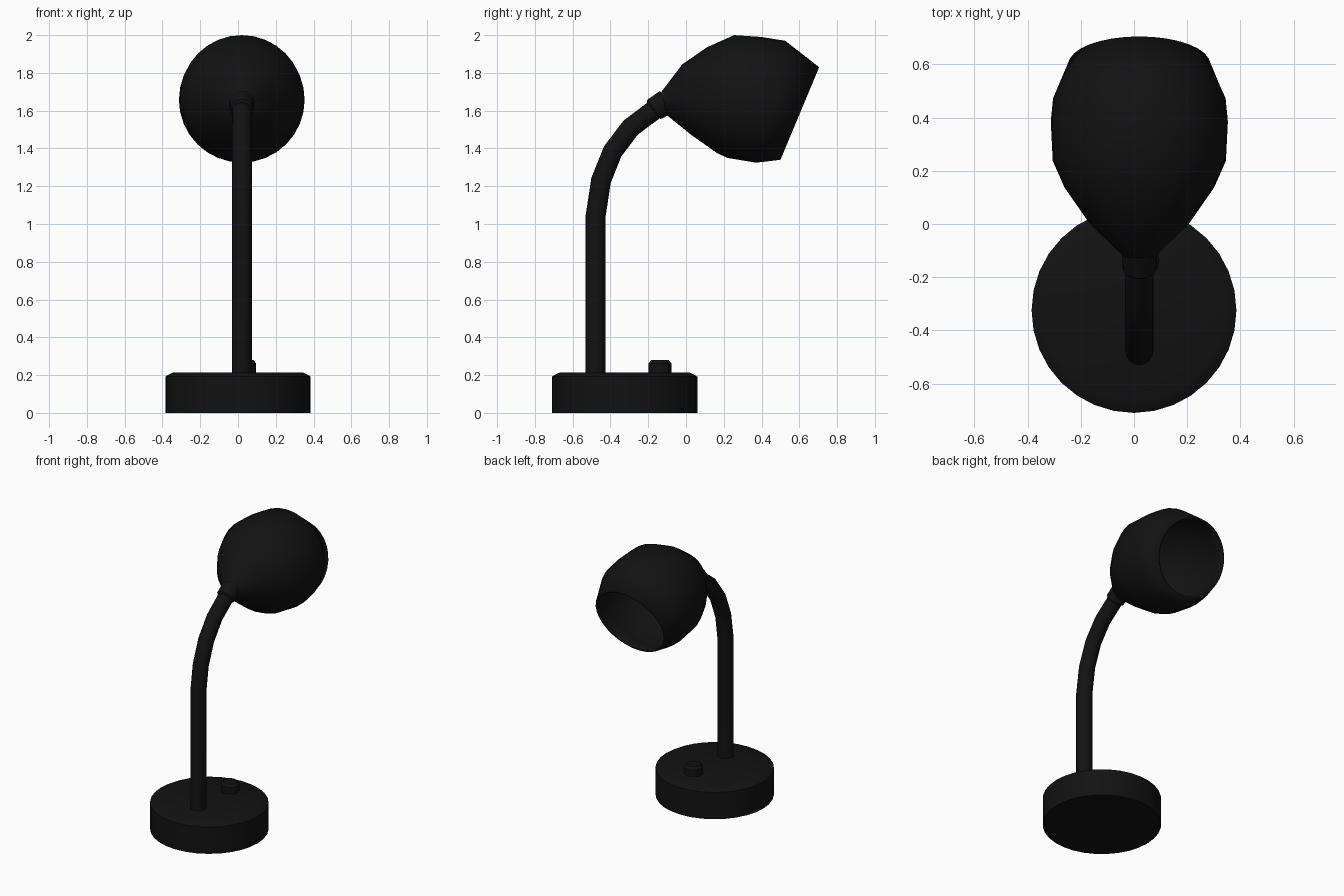
import bpy, bmesh, math
from mathutils import Vector

if "Cube" in bpy.data.objects:
    bpy.data.objects.remove(bpy.data.objects["Cube"])

black = bpy.data.materials.new("black")
black.diffuse_color = (0.006, 0.006, 0.006, 1)
black.use_nodes = True
black.node_tree.nodes["Principled BSDF"].inputs["Base Color"].default_value = black.diffuse_color


def loft(name, x, rings, sides, cap_end=True, angle=35):
    """Skin circles; each ring is (top/back point, bottom/front point) as y, z, or
    (centre y, centre z, tilt in degrees of the ring's axis, radius)."""
    bm = bmesh.new()
    loops = []
    for cy, cz, tilt, r in rings:
        t = math.radians(tilt)
        c = Vector((x, cy, cz))
        up = Vector((0, -math.sin(t), math.cos(t)))
        side = Vector((1, 0, 0))
        loops.append([bm.verts.new(c + r * (math.cos(a) * up + math.sin(a) * side))
                      for a in (2 * math.pi * i / sides for i in range(sides))])
    for a, b in zip(loops, loops[1:]):
        for i in range(sides):
            j = (i + 1) % sides
            bm.faces.new((a[i], a[j], b[j], b[i]))
    bm.faces.new(loops[0])
    if cap_end:
        bm.faces.new(loops[-1])
    bmesh.ops.recalc_face_normals(bm, faces=bm.faces)
    me = bpy.data.meshes.new(name)
    bm.to_mesh(me)
    bm.free()
    me.shade_smooth()
    me.set_sharp_from_angle(angle=math.radians(angle))
    me.materials.append(black)
    ob = bpy.data.objects.new(name, me)
    bpy.context.collection.objects.link(ob)
    return ob


def ring(ty, tz, by, bz):
    """Ring spanning a top and a bottom silhouette point."""
    return ((ty + by) / 2, (tz + bz) / 2,
            math.degrees(math.atan2(by - ty, tz - bz)), math.hypot(ty - by, tz - bz) / 2)


# Round base with a chamfered upper edge
loft("base", 0, [(-0.325, 0, 90, 0.385), (-0.325, 0.192, 90, 0.385),
                 (-0.325, 0.204, 90, 0.365), (-0.325, 0.215, 90, 0.34)], 32)

# Push switch
loft("switch", 0.035, [(-0.138, 0.2, 90, 0.061), (-0.138, 0.262, 90, 0.061),
                       (-0.138, 0.28, 90, 0.046)], 16)

# Bent arm
loft("arm", 0.02, [(-0.478, 0.2, 90, 0.053), (-0.478, 1.045, 87, 0.053),
                   (-0.45, 1.23, 74, 0.053), (-0.388, 1.385, 60, 0.053),
                   (-0.293, 1.51, 46, 0.053), (-0.10, 1.655, 37, 0.053)], 16)

# Collar where the arm meets the shade
loft("collar", 0.02, [(-0.178, 1.603, 35, 0.05), (-0.168, 1.607, 35, 0.063),
                      (-0.10, 1.65, 35, 0.066)], 16)

# Bell-shaped hollow shade, tilting downward towards its rim
shade = loft("shade", 0.02, [ring(-0.13, 1.70, -0.10, 1.575),
                             ring(-0.02, 1.845, 0.03, 1.47),
                             ring(0.11, 1.935, 0.165, 1.375),
                             ring(0.255, 2.0, 0.22, 1.35),
                             ring(0.40, 1.99, 0.37, 1.325),
                             ring(0.525, 1.97, 0.42, 1.33),
                             ring(0.705, 1.83, 0.50, 1.34)], 32, cap_end=False, angle=45)
wall = shade.modifiers.new("wall", 'SOLIDIFY')
wall.thickness = 0.015
wall.offset = -1
